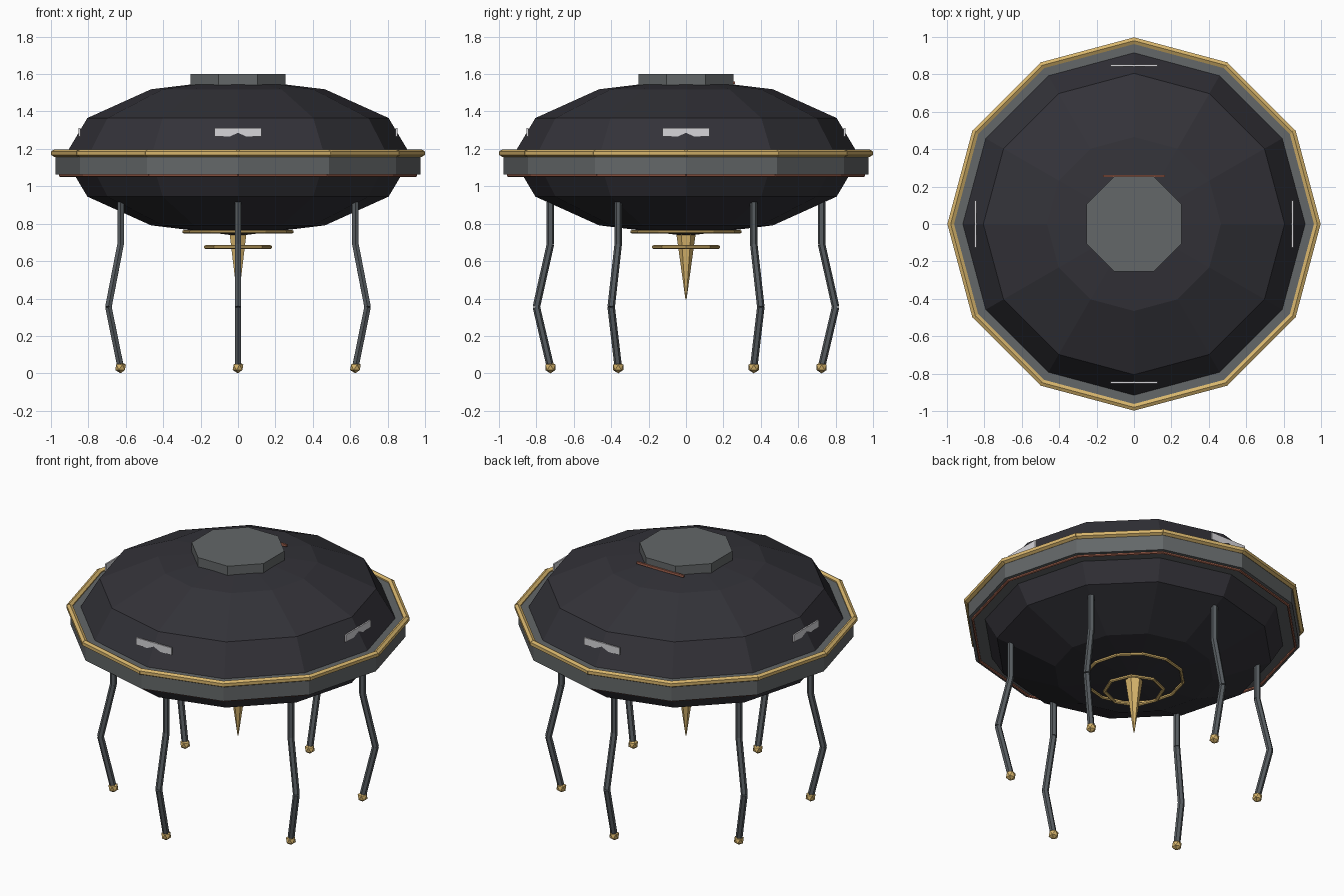
import bpy, bmesh, math
from mathutils import Vector, Matrix

cube = bpy.data.objects.get("Cube")
if cube:
    bpy.data.objects.remove(cube, do_unlink=True)


def material(name, r, g, b):
    m = bpy.data.materials.new(name)
    m.use_nodes = True
    m.diffuse_color = (r, g, b, 1)
    m.node_tree.nodes["Principled BSDF"].inputs["Base Color"].default_value = (r, g, b, 1)
    return m


dark = material("dark_hull", 0.033, 0.032, 0.040)
grey = material("plate_grey", 0.125, 0.135, 0.138)
steel = material("leg_steel", 0.095, 0.108, 0.118)
gold = material("gold", 0.68, 0.46, 0.15)
copper = material("copper", 0.38, 0.13, 0.08)
white = material("pale_window", 0.68, 0.67, 0.70)


def finish(name, bm, mat):
    mesh = bpy.data.meshes.new(name)
    bm.to_mesh(mesh)
    bm.free()
    mesh.materials.append(mat)
    ob = bpy.data.objects.new(name, mesh)
    bpy.context.collection.objects.link(ob)
    return ob


def polar(radius, angle, z):
    return Vector((radius * math.cos(angle), radius * math.sin(angle), z))


def beam(bm, a, b, radius, sides=6, tip=None):
    """Straight prism, or cone if a tip radius is given, from a to b."""
    d = b - a
    turn = d.to_track_quat('Z', 'Y').to_matrix().to_4x4()
    bmesh.ops.create_cone(bm, cap_ends=True, segments=sides, radius1=radius,
                          radius2=radius if tip is None else tip, depth=d.length,
                          matrix=Matrix.Translation((a + b) / 2) @ turn)


def ring(name, radius, z, thick, count, mat):
    """Polygon ring of straight bars whose ends overlap slightly."""
    bm = bmesh.new()
    step = math.tau / count
    for i in range(count):
        a, b = polar(radius, i * step, z), polar(radius, (i + 1) * step, z)
        over = (b - a).normalized() * thick * 0.4
        beam(bm, a - over, b + over, thick)
    return finish(name, bm, mat)


def disc(name, radius, low, high, sides, mat, turn=0):
    bm = bmesh.new()
    bmesh.ops.create_cone(bm, cap_ends=True, segments=sides, radius1=radius, radius2=radius,
                          depth=high - low, matrix=Matrix.Translation((0, 0, (low + high) / 2))
                          @ Matrix.Rotation(turn, 4, 'Z'))
    return finish(name, bm, mat)


def box(name, size, centre, mat, turn=0):
    bm = bmesh.new()
    bmesh.ops.create_cube(bm, size=1, matrix=Matrix.Rotation(turn, 4, 'Z')
                          @ Matrix.Translation(centre) @ Matrix.Diagonal((*size, 1)))
    return finish(name, bm, mat)


# Faceted saucer hull
bm = bmesh.new()
bmesh.ops.create_uvsphere(bm, u_segments=12, v_segments=6, radius=1,
                          matrix=Matrix.Translation((0, 0, 1.155))
                          @ Matrix.Diagonal((0.93, 0.93, 0.42, 1)))
finish("hull", bm, dark)

# Rim band with its trims
disc("rim_band", 0.975, 1.064, 1.18, 12, grey)
ring("rim_gold_trim", 0.98, 1.177, 0.02, 12, gold)
ring("rim_copper_trim", 0.95, 1.058, 0.008, 12, copper)

# Roof hatch and its hinge
hatch = disc("roof_hatch", 0.275, 1.54, 1.60, 8, grey, math.pi / 8)
box("hatch_hinge", (0.33, 0.012, 0.014), (0, 0.257, 1.553), copper)

# Window plates on four sides
for i, side in enumerate(("front", "left", "back", "right")):
    box("window_" + side, (0.25, 0.0095, 0.046), (0, -0.8475, 1.288), white, i * math.pi / 2)

# Emitter under the hull
ring("emitter_outer_ring", 0.288, 0.757, 0.01, 12, gold)
ring("emitter_inner_ring", 0.172, 0.675, 0.01, 8, gold)
bm = bmesh.new()
beam(bm, Vector((0, 0, 0.77)), Vector((0, 0, 0.395)), 0.055, 6, 0.003)
finish("emitter_spike", bm, gold)

# Six bent legs with ball feet
for i in range(6):
    angle = math.pi / 2 + i * math.pi / 3
    path = [polar(r, angle, z) for r, z in
            ((0.725, 0.915), (0.725, 0.69), (0.80, 0.355), (0.725, 0.035))]
    bm = bmesh.new()
    for a, b in zip(path, path[1:]):
        beam(bm, a, b, 0.02)
    finish(f"leg_{i + 1}", bm, steel)
    bm = bmesh.new()
    bmesh.ops.create_icosphere(bm, subdivisions=1, radius=0.032,
                               matrix=Matrix.Translation(polar(0.725, angle, 0.032)))
    finish(f"foot_{i + 1}", bm, gold)
